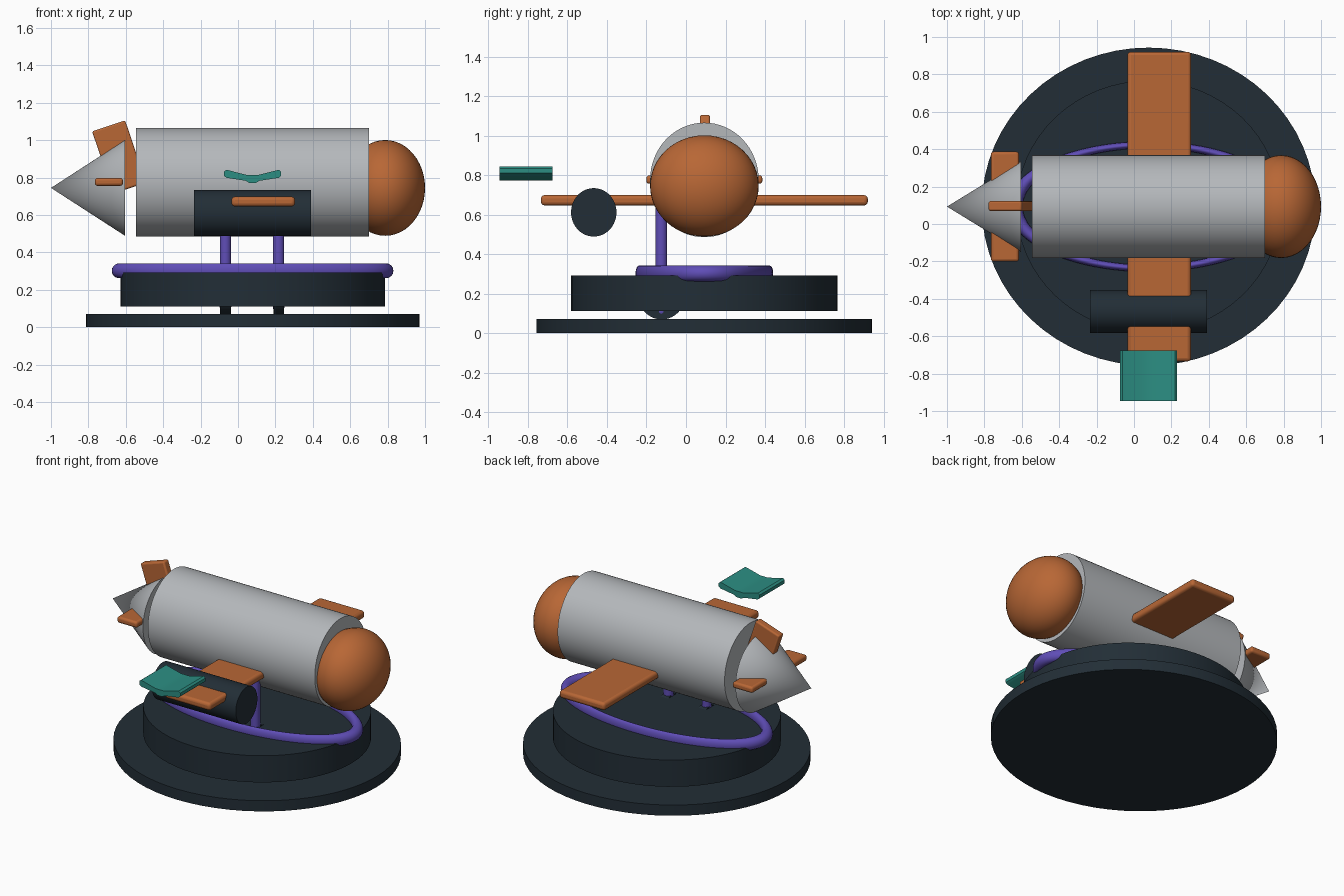
import bpy, bmesh, math
from mathutils import Matrix

if "Cube" in bpy.data.objects:
    bpy.data.objects.remove(bpy.data.objects["Cube"])

CX, CY = 0.078, 0.093          # common axis of symmetry


def colour(name, rgb):
    m = bpy.data.materials.new(name)
    m.diffuse_color = (*rgb, 1)
    m.use_nodes = True
    m.node_tree.nodes["Principled BSDF"].inputs["Base Color"].default_value = m.diffuse_color
    return m


GREY = colour("light grey", (0.46, 0.48, 0.50))
ORANGE = colour("burnt orange", (0.48, 0.135, 0.036))
DARK = colour("dark slate", (0.016, 0.027, 0.037))
PURPLE = colour("violet", (0.115, 0.075, 0.47))
TEAL = colour("teal", (0.025, 0.27, 0.225))


def finish(ob, name, mat, bevel=0):
    ob.name = name
    ob.data.materials.append(mat)
    if bevel:
        mod = ob.modifiers.new("rounded edges", 'BEVEL')
        mod.width, mod.segments = bevel, 3
    bpy.ops.object.select_all(action='DESELECT')
    ob.select_set(True)
    bpy.context.view_layer.objects.active = ob
    bpy.ops.object.shade_smooth_by_angle(angle=math.radians(35))
    return ob


def new_object(bm, name):
    bmesh.ops.recalc_face_normals(bm, faces=bm.faces)
    me = bpy.data.meshes.new(name)
    bm.to_mesh(me)
    bm.free()
    ob = bpy.data.objects.new(name, me)
    bpy.context.collection.objects.link(ob)
    return ob


def cylinder(name, mat, centre, size, axis='Z', top=1.0):
    """Elliptical cylinder or cone filling a box of the given size."""
    bm = bmesh.new()
    bmesh.ops.create_cone(bm, cap_ends=True, segments=64, radius1=0.5,
                          radius2=0.5 * top, depth=1)
    if axis != 'Z':
        sign = 1 if axis == 'X' else -1
        bm.transform(Matrix.Rotation(sign * math.pi / 2, 4, 'Y'))
    bm.transform(Matrix.Translation(centre) @ Matrix.Diagonal((*size, 1)))
    return finish(new_object(bm, name), name, mat)


def ball(name, mat, centre, radii):
    bm = bmesh.new()
    bmesh.ops.create_uvsphere(bm, u_segments=48, v_segments=24, radius=1)
    bm.transform(Matrix.Translation(centre) @ Matrix.Diagonal((*radii, 1)))
    return finish(new_object(bm, name), name, mat)


def box(name, mat, centre, size, bevel, tilt=0):
    bm = bmesh.new()
    bmesh.ops.create_cube(bm, size=1)
    bm.transform(Matrix.Translation(centre)
                 @ Matrix.Rotation(math.radians(tilt), 4, 'Y')
                 @ Matrix.Diagonal((*size, 1)))
    return finish(new_object(bm, name), name, mat, bevel)


# Stand: two stacked discs
cylinder("base_disc", DARK, (CX, CY, 0.036), (1.784, 1.70, 0.072))
cylinder("upper_disc", DARK, (CX, CY, 0.202), (1.414, 1.348, 0.18))

# Oval rail lying on the stand
bpy.ops.mesh.primitive_torus_add(location=(CX, CY, 0.302), major_radius=0.713,
                                 minor_radius=0.04, major_segments=96,
                                 minor_segments=16)
rail = bpy.context.object
rail.scale = (1, 0.463, 1)
finish(rail, "oval_rail", PURPLE)

# Landing gear: struts with wheels sunk into the stand
for side, x in (("rear", -0.067), ("front", 0.217)):
    cylinder(side + "_strut", PURPLE, (x, -0.125, 0.41), (0.06, 0.06, 0.60))
    ball(side + "_strut_foot", PURPLE, (x, -0.125, 0.11), (0.031, 0.03, 0.032))
    cylinder(side + "_wheel", DARK, (x, -0.123, 0.185), (0.057, 0.232, 0.232), 'X')

# Fuselage with rounded nose and tail cone
cylinder("fuselage", GREY, (0.0775, CY, 0.775), (1.245, 0.55, 0.58), 'X')
ball("nose", ORANGE, (0.787, CY, 0.745), (0.213, 0.275, 0.256))
cylinder("tail_cone", GREY, (-0.802, CY, 0.745), (0.396, 0.485, 0.512), '-X', 0)

# Wings and tail surfaces
box("wing", ORANGE, (0.135, CY, 0.672), (0.34, 1.655, 0.052), 0.018)
box("tailplane", ORANGE, (-0.69, CY, 0.777), (0.15, 0.587, 0.042), 0.014)
box("tail_fin", ORANGE, (-0.636, CY + 0.003, 0.91), (0.186, 0.052, 0.352), 0.01, -18.5)

# Engine slung on one wing
cylinder("engine", DARK, (CX, -0.467, 0.611), (0.626, 0.23, 0.245), 'X')

# Shallow V-shaped plate, extruded from a mirrored half outline
half = [(0.018, 0.772), (0.036, 0.783), (0.14, 0.799), (0.153, 0.81),
        (0.153, 0.832), (0.14, 0.842), (0.03, 0.814)]
outline = half + [(-x, z) for x, z in reversed(half)]
bm = bmesh.new()
face = bm.faces.new([bm.verts.new((CX + x, -0.945, z)) for x, z in outline])
ext = bmesh.ops.extrude_face_region(bm, geom=[face])
bmesh.ops.translate(bm, vec=(0, 0.268, 0),
                    verts=[g for g in ext["geom"] if isinstance(g, bmesh.types.BMVert)])
finish(new_object(bm, "v_plate"), "v_plate", TEAL)
